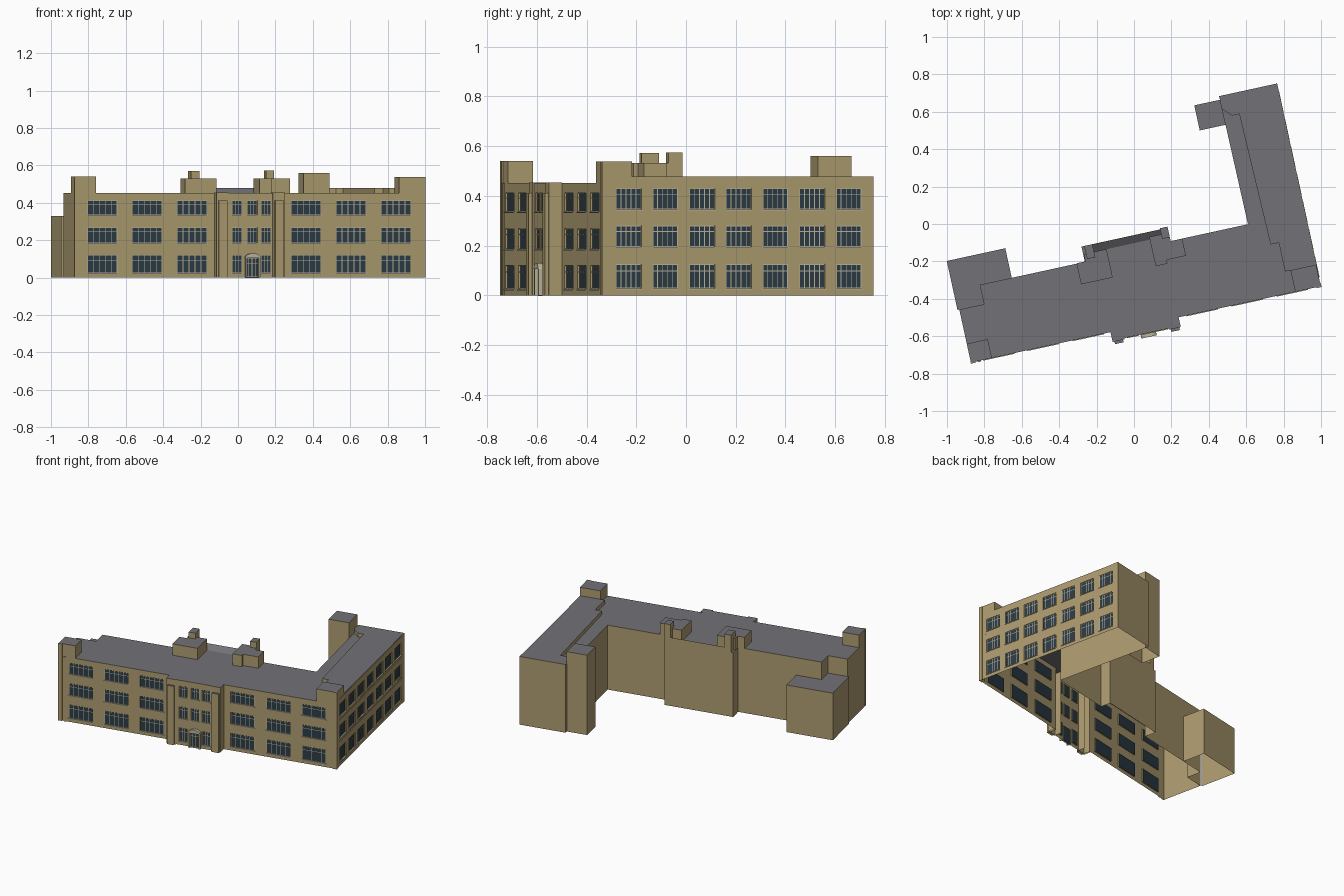
import bpy, bmesh, math
from mathutils import Vector

if "Cube" in bpy.data.objects:
    bpy.data.objects.remove(bpy.data.objects["Cube"])

ANGLE = math.radians(12.3)   # whole building is turned on its plot


def material(name, rgb):
    m = bpy.data.materials.new(name)
    m.diffuse_color = (*rgb, 1)
    m.use_nodes = True
    m.node_tree.nodes["Principled BSDF"].inputs["Base Color"].default_value = m.diffuse_color
    return m


MATS = [material("tan_wall", (0.42, 0.33, 0.16)), material("grey_roof", (0.17, 0.17, 0.185)),
        material("dark_glass", (0.025, 0.045, 0.06)), material("pale_frame", (0.52, 0.47, 0.34))]
WALL, ROOF, GLASS, FRAME = range(4)


def make(name, faces):
    """Mesh object from (points, material index) faces, turned to the plot angle."""
    bm = bmesh.new()
    for pts, mat in faces:
        bm.faces.new([bm.verts.new(p) for p in pts]).material_index = mat
    bmesh.ops.remove_doubles(bm, verts=bm.verts, dist=1e-5)
    me = bpy.data.meshes.new(name)
    bm.to_mesh(me)
    bm.free()
    for m in MATS:
        me.materials.append(m)
    ob = bpy.data.objects.new(name, me)
    ob.rotation_euler.z = ANGLE
    bpy.context.collection.objects.link(ob)
    return ob


def sides(pts, z0, z1, skip=(), mat=WALL):
    out = []
    for i, (a, b) in enumerate(pts):
        c, d = pts[(i + 1) % len(pts)]
        if i not in skip:
            out.append(([(a, b, z0), (c, d, z0), (c, d, z1), (a, b, z1)], mat))
    return out


def prism(pts, z0, z1, skip=(), wall=WALL, top=ROOF):
    return sides(pts, z0, z1, skip, wall) + [([(a, b, z1) for a, b in pts], top)]


def rect(u0, u1, v0, v1):
    return [(u0, v0), (u1, v0), (u1, v1), (u0, v1)]


def window_wall(p, q, height, openings):
    """Wall pierced by (s0, s1, z0, z1, panes) openings; returns wall, glass and frame faces."""
    p, q = Vector((*p, 0)), Vector((*q, 0))
    d = (q - p).normalized()
    n = Vector((d.y, -d.x, 0))
    at = lambda s, z, o=0.0: p + d * s + n * o + Vector((0, 0, z))
    quad = lambda s0, s1, z0, z1, o=0.0: [at(s0, z0, o), at(s1, z0, o), at(s1, z1, o), at(s0, z1, o)]
    ss = sorted({0, (q - p).length, *[s for o in openings for s in o[:2]]})
    zs = sorted({0, height, *[z for o in openings for z in o[2:4]]})
    wall, glass, frame = [], [], []
    for s0, s1 in zip(ss, ss[1:]):
        for z0, z1 in zip(zs, zs[1:]):
            sm, zm = (s0 + s1) / 2, (z0 + z1) / 2
            if not any(o[0] < sm < o[1] and o[2] < zm < o[3] for o in openings):
                wall.append((quad(s0, s1, z0, z1), WALL))
    for s0, s1, z0, z1, panes in openings:
        r = -0.008
        glass.append((quad(s0, s1, z0, z1, r), GLASS))
        rim = [(s0, z0), (s1, z0), (s1, z1), (s0, z1)]
        for i in range(4):
            a, b = rim[i], rim[(i + 1) % 4]
            wall.append(([at(*a), at(*b), at(*b, r), at(*a, r)], WALL))
        w = 0.0016
        bars = [(s0 + (s1 - s0) * i / panes, z0, z1) for i in range(panes + 1)]
        bars = [(min(max(s, s0 + w), s1 - w), a, b) for s, a, b in bars]
        rects = [(s - w, s + w, a, b) for s, a, b in bars]
        zt = z0 + (z1 - z0) * 0.72
        rects += [(s0, s1, z - w, z + w) for z in (z0 + w, zt, z1 - w)]
        frame += [(quad(*k, -0.004), FRAME) for k in rects]
        # projecting sill
        a, b = quad(s0 - .004, s1 + .004, z0 - .005, z0, .004), quad(s0 - .004, s1 + .004, z0 - .005, z0)
        frame += [(a, FRAME), ([a[3], a[2], b[2], b[3]], FRAME), ([a[0], a[1], b[1], b[0]], FRAME)]
    return wall, glass, frame


# Main body: outline in plan, anticlockwise from the front left corner
H = 0.452
F, BAY = -0.538, -0.585
outline = [(-1.01, F), (-.235, F), (-.235, BAY), (.115, BAY), (.115, F), (.905, F),
           (.905, .571), (.59, .571), (.595, -.131), (.172, -.131), (.172, -.058),
           (-.30, -.058), (-.30, -.142), (-.875, -.142), (-.875, -.248), (-1.01, -.248)]
make("main_body", prism(outline, 0, H, skip=(0, 2, 4, 5)))

# Windowed walls: front left, entrance bay, front right, right side
front_rows = [(.025, .12), (.185, .268), (.335, .412)]
side_rows = [(.028, .125), (.195, .28), (.345, .43)]


def grid(centres, width, rows, panes, start):
    return [(c - start - width / 2, c - start + width / 2, a, b, panes) for c in centres for a, b in rows]


bay = grid((-.133, .026), .056, front_rows, 3, -.235) + grid((-.05,), .056, front_rows[1:], 3, -.235)
bay.append((.15, .22, .002, .105, 4))
walls = {
    "front_left": ((-1.01, F), (-.235, F), grid((-.859, -.614, -.368), .164, front_rows, 5, -1.01)),
    "entrance_bay": ((-.235, BAY), (.115, BAY), bay),
    "front_right": ((.115, F), (.905, F), grid((.256, .502, .748), .164, front_rows, 5, .115)),
    "right_side": ((.905, F), (.905, .571),
                   grid([-.433 + .151 * i for i in range(7)], .104, side_rows, 5, F)),
}
for name, (p, q, openings) in walls.items():
    for part, faces in zip(("wall", "glass", "frames"), window_wall(p, q, H, openings)):
        make(f"{name}_{part}", faces)

# Raised roof of the right wing, stepped along its inner edge
wing = [(.765, -.42), (.905, -.42), (.905, .571), (.59, .571), (.592, .50),
        (.635, .455), (.675, .455), (.69, -.263), (.735, -.263), (.735, -.42)]
make("wing_roof", prism(wing, H, .478))

# Corner towers
make("left_tower", prism(rect(-1.01, -.895, F, -.435), H, .54))
make("right_tower", prism(rect(.765, .905, F, -.42), H, .537))

# Annexes at the back: low one on the left, tall one on the right wing
make("left_annex", prism([(-.875, -.142), (-.70, -.142), (-.70, .02), (-1.02, .02),
                          (-1.02, -.248), (-.875, -.248)], 0, .33, skip=(0, 4, 5)))
make("right_annex", prism(rect(.45, .592, .414, .551), 0, .56))

# Rooftop huts and chimneys
make("left_hut", prism([(-.345, -.255), (-.172, -.255), (-.172, -.10), (-.297, -.10),
                        (-.297, -.14), (-.345, -.14)], H, .531))
make("right_hut", prism([(.065, -.245), (.13, -.245), (.13, -.225), (.235, -.225), (.235, -.131),
                         (.172, -.131), (.172, -.085), (.065, -.085)], H, .531))
make("left_chimney", prism(rect(-.285, -.24, -.13, -.058), H, .571))
make("right_chimney", prism(rect(.13, .172, -.11, -.052), H, .573))

# Sloped roof strip between the huts
a, b, v0, v1 = -.24, .13, -.10, -.058
make("sloped_roof", [([(a, v0, H), (b, v0, H), (b, v1, .48), (a, v1, .48)], ROOF),
                     ([(a, v1, H), (b, v1, H), (b, v1, .48), (a, v1, .48)], WALL),
                     ([(a, v0, H), (a, v1, H), (a, v1, .48)], WALL),
                     ([(b, v0, H), (b, v1, H), (b, v1, .48)], WALL)])

# Pilasters either side of the entrance, stepped at the top
for side, u0, u1 in (("left", -.246, -.181), ("right", .062, .127)):
    make(f"{side}_pilaster_back", prism(rect(u0, u1, -.592, F), 0, H + .002, skip=(2,)))
    make(f"{side}_pilaster_front", prism(rect(u0 + .01, u1 - .008, -.606, -.592), 0, .412, skip=(2,)))

# Corner strips on the facades
for i, (u0, u1, v0, v1, z) in enumerate([(-1.012, -.985, F - .006, F, .54), (-.975, -.955, F - .006, F, H),
                                         (.905, .908, .535, .573, .478), (.88, .908, F - .005, F + .02, .537)]):
    make(f"corner_strip_{i + 1}", prism(rect(u0, u1, v0, v1), 0, z, top=WALL))

# String courses along the right side
for i, z in enumerate((.172, .322, .470)):
    make(f"string_course_{i + 1}", prism(rect(.904, .908, -.49, .535), z, z + .004, top=WALL))

# Entrance: two posts under a shallow arched hood
mid = -.05
for s in (-1, 1):
    make("left_door_post" if s < 0 else "right_door_post",
         prism(rect(mid + s * .036 - .004, mid + s * .036 + .004, -.605, BAY), 0, .105, wall=FRAME, top=FRAME))
arc = [(mid + .042 * math.cos(math.pi * i / 8), .105 + .025 * math.sin(math.pi * i / 8)) for i in range(9)]
hood = [([(u, v, z) for u, z in arc], FRAME) for v in (-.607, BAY)]
for (u0, z0), (u1, z1) in zip(arc, arc[1:] + arc[:1]):
    hood.append(([(u0, -.607, z0), (u1, -.607, z1), (u1, BAY, z1), (u0, BAY, z0)], FRAME))
make("door_hood", hood)
